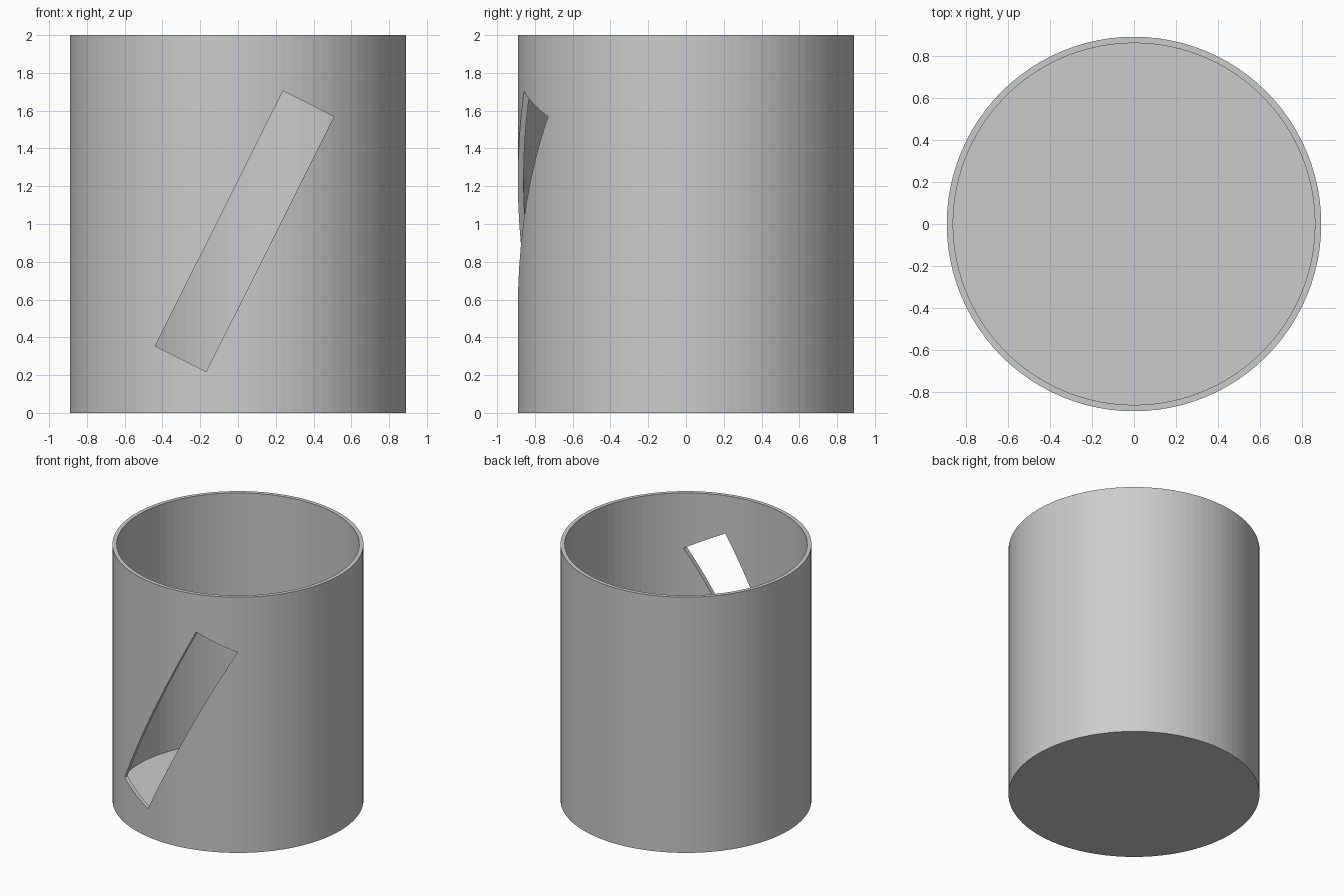
import bpy, bmesh, math
from mathutils import Vector

cube = bpy.data.objects.get("Cube")
if cube:
    bpy.data.objects.remove(cube, do_unlink=True)

HEIGHT, OUTER, INNER, FLOOR = 2.0, 0.89, 0.86, 0.05
SEGMENTS = 96

grey = bpy.data.materials.new("light grey")
grey.use_nodes = True
colour = (0.6, 0.6, 0.6, 1)
grey.diffuse_color = colour
grey.node_tree.nodes["Principled BSDF"].inputs["Base Color"].default_value = colour


def add_object(name, bm):
    bmesh.ops.recalc_face_normals(bm, faces=bm.faces)
    mesh = bpy.data.meshes.new(name)
    bm.to_mesh(mesh)
    bm.free()
    mesh.materials.append(grey)
    obj = bpy.data.objects.new(name, mesh)
    bpy.context.collection.objects.link(obj)
    return obj


# Open cup: rings from the outer base, over the rim, down to the inner floor
bm = bmesh.new()
profile = [(OUTER, 0), (OUTER, HEIGHT), (INNER, HEIGHT), (INNER, FLOOR)]
rings = []
for radius, z in profile:
    angles = [2 * math.pi * i / SEGMENTS for i in range(SEGMENTS)]
    rings.append([bm.verts.new((radius * math.cos(a), radius * math.sin(a), z)) for a in angles])
for lower, upper in zip(rings, rings[1:]):
    for i in range(SEGMENTS):
        j = (i + 1) % SEGMENTS
        bm.faces.new((lower[i], lower[j], upper[j], upper[i]))
bm.faces.new(rings[0])
bm.faces.new(rings[-1])
cup = add_object("cup", bm)

# Slanted slot cut straight through the front wall
bm = bmesh.new()
bmesh.ops.create_cube(bm, size=1)
bmesh.ops.scale(bm, vec=Vector((0.302, 0.8, 1.51)), verts=bm.verts)
cutter = add_object("slot_cutter", bm)
cutter.location = (0.035, -0.9, 0.961)
cutter.rotation_euler.y = math.radians(26.6)
cutter.hide_render = True

cut = cup.modifiers.new("slot", 'BOOLEAN')
cut.operation = 'DIFFERENCE'
cut.solver = 'EXACT'
cut.object = cutter
bpy.context.view_layer.objects.active = cup
cup.select_set(True)
bpy.ops.object.modifier_apply(modifier=cut.name)
bpy.data.objects.remove(cutter, do_unlink=True)
